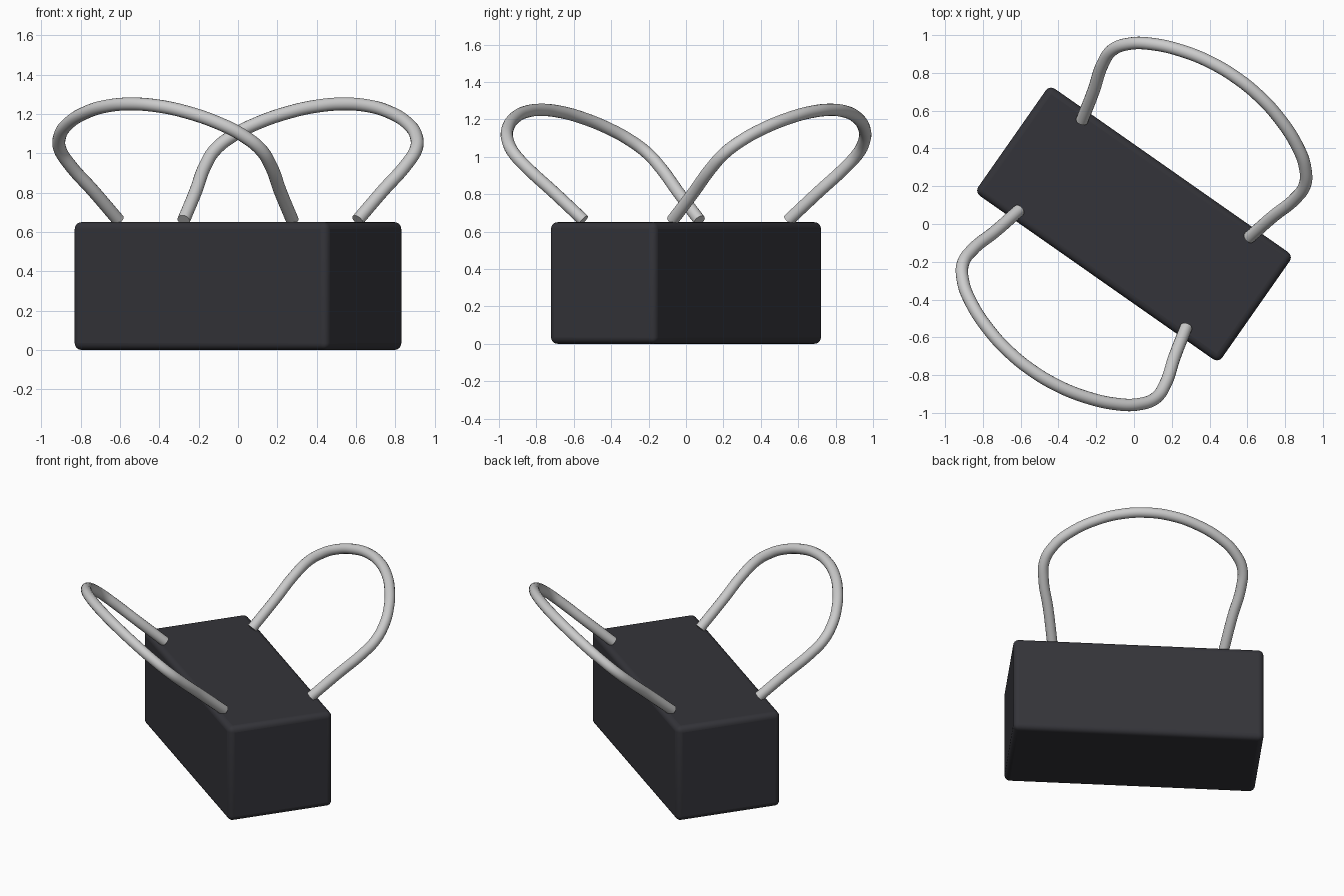
import bpy, math

if "Cube" in bpy.data.objects:
    bpy.data.objects.remove(bpy.data.objects["Cube"])

ANGLE = math.radians(-35)          # whole model is turned about z
C, S = math.cos(ANGLE), math.sin(ANGLE)


def material(name, rgb):
    m = bpy.data.materials.new(name)
    m.diffuse_color = (*rgb, 1)
    m.use_nodes = True
    m.node_tree.nodes["Principled BSDF"].inputs["Base Color"].default_value = m.diffuse_color
    return m


dark = material("charcoal", (0.034, 0.034, 0.041))
light = material("light grey", (0.60, 0.60, 0.60))

# Body: rounded block
bpy.ops.mesh.primitive_cube_add(size=1, location=(0, 0, 0.325))
body = bpy.context.object
body.name = "body"
body.scale = (1.576, 0.692, 0.65)
bpy.ops.object.transform_apply(location=False, rotation=False, scale=True)
body.rotation_euler.z = ANGLE
body.data.materials.append(dark)
bev = body.modifiers.new("rounded edges", 'BEVEL')
bev.width = 0.035
bev.segments = 5
bpy.ops.object.shade_smooth_by_angle(angle=math.radians(40))

# Handle outline: (along body, outward), half of a symmetric loop
half = [(0.54, 0.29), (0.58, 0.455), (0.622, 0.60), (0.622, 0.69),
        (0.57, 0.765), (0.48, 0.829), (0.30, 0.902), (0.14, 0.936)]
loop = half + [(0, 0.945)] + [(-u, v) for u, v in reversed(half)]


def handle(name, side):
    curve = bpy.data.curves.new(name, 'CURVE')
    curve.dimensions = '3D'
    curve.bevel_depth = 0.033
    curve.bevel_resolution = 6
    curve.resolution_u = 8
    curve.use_fill_caps = True
    sp = curve.splines.new('BEZIER')
    sp.bezier_points.add(len(loop) - 1)
    for p, (u, v) in zip(sp.bezier_points, loop):
        u, w = u * side, v * side
        # the loop lies in a plane leaning outward
        p.co = (u * C - w * S, u * S + w * C, 0.66 + (v - 0.29) * 0.902)
        p.handle_left_type = p.handle_right_type = 'AUTO'
    curve.materials.append(light)
    ob = bpy.data.objects.new(name, curve)
    bpy.context.collection.objects.link(ob)
    bpy.ops.object.select_all(action='DESELECT')
    ob.select_set(True)
    bpy.context.view_layer.objects.active = ob
    bpy.ops.object.convert(target='MESH')
    bpy.ops.object.shade_smooth_by_angle(angle=math.radians(40))


handle("front_handle", -1)
handle("back_handle", 1)
